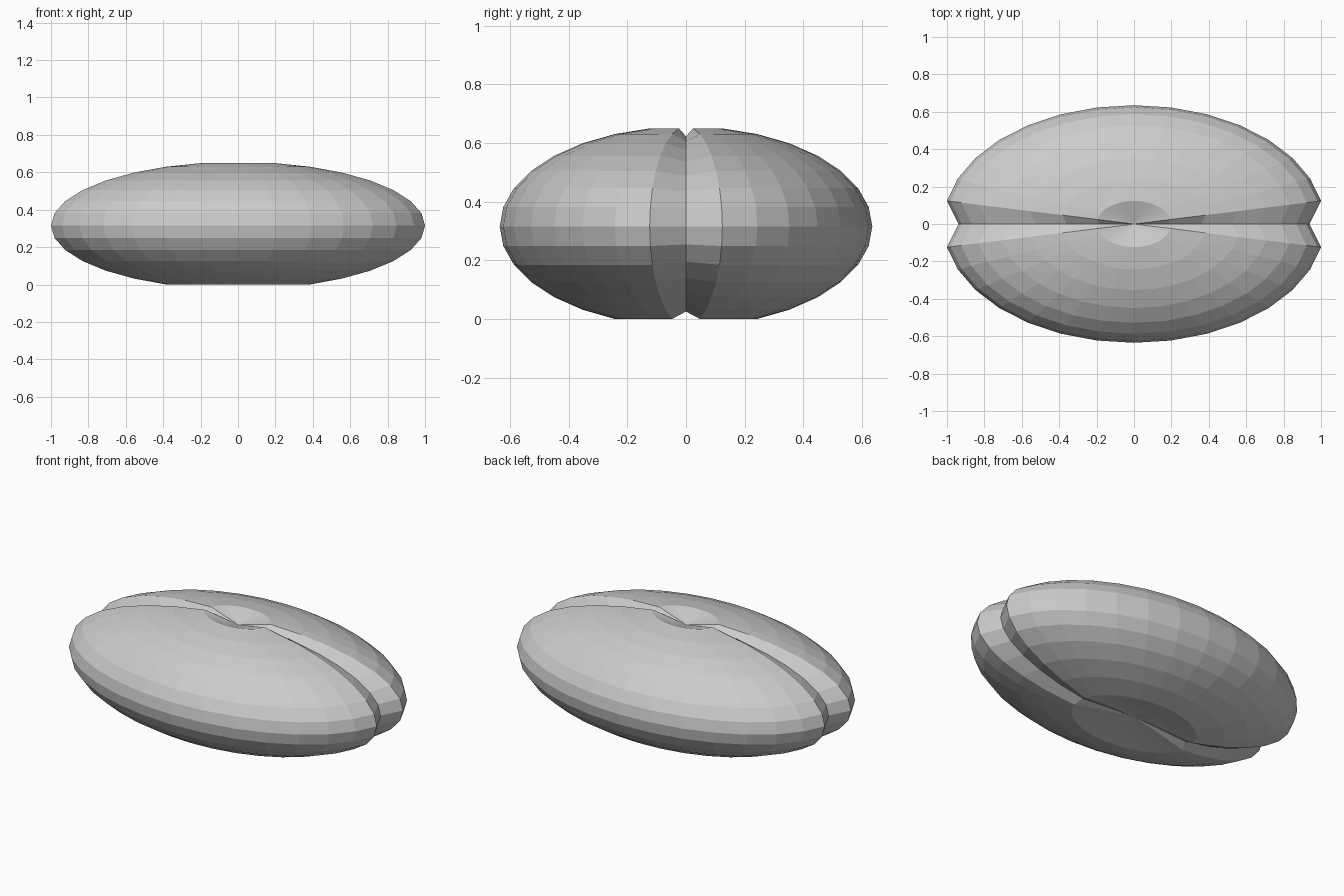
import bpy, bmesh, math

if "Cube" in bpy.data.objects:
    bpy.data.objects.remove(bpy.data.objects["Cube"])

A, B, C, ZC = 1.0196, 0.635, 0.341, 0.315   # ellipsoid radii and centre height
CREASE = 0.92                               # pull-in of the seam
TOP_POLE, LOW_RING, LOW_POLE = 0.605, 0.025, 0.045

bm = bmesh.new()
bmesh.ops.create_uvsphere(bm, u_segments=32, v_segments=16, radius=1)
ring1 = math.cos(math.pi / 16)
for v in bm.verts:
    x, y, z = v.co
    seam = abs(y) < 1e-4
    pole = abs(z) > 0.999
    s = CREASE if seam and not pole else 1.0
    h = ZC + C * z * s
    # dimples at the top and bottom
    if pole:
        h = TOP_POLE if z > 0 else LOW_POLE
    elif z < -ring1 + 1e-3:
        h = LOW_RING + (0.012 if seam else 0)
    v.co = (A * x * s, B * y, h)

# creased bean
mesh = bpy.data.meshes.new("bean_body")
bm.to_mesh(mesh)
bm.free()
bpy.context.collection.objects.link(bpy.data.objects.new("bean_body", mesh))
